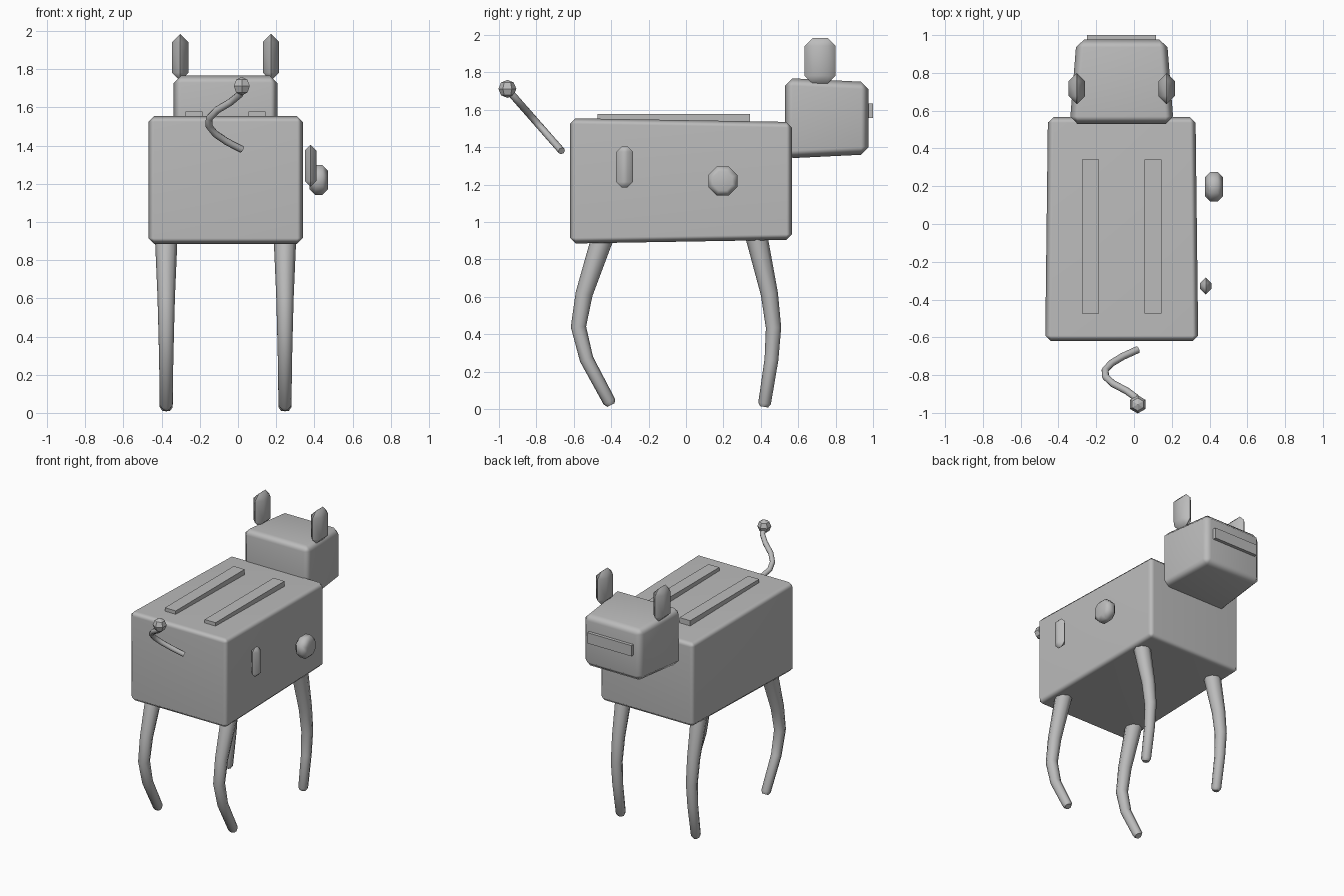
import bpy, bmesh, math
from mathutils import Matrix, Vector

cube = bpy.data.objects.get("Cube")
if cube:
    bpy.data.objects.remove(cube, do_unlink=True)

grey = bpy.data.materials.new("plain grey")
grey.use_nodes = True
COLOUR = (0.5, 0.5, 0.5, 1)
grey.diffuse_color = COLOUR
grey.node_tree.nodes["Principled BSDF"].inputs["Base Color"].default_value = COLOUR
MID = -0.065  # centre line of the animal


def finish(name, bm, smooth=True):
    mesh = bpy.data.meshes.new(name)
    bmesh.ops.recalc_face_normals(bm, faces=bm.faces)
    for f in bm.faces:
        f.smooth = smooth
    bm.to_mesh(mesh)
    bm.free()
    mesh.materials.append(grey)
    obj = bpy.data.objects.new(name, mesh)
    bpy.context.collection.objects.link(obj)
    if smooth:
        obj.modifiers.new("flat_faces", 'WEIGHTED_NORMAL')
    return obj


def chamfer(bm, width):
    bmesh.ops.bevel(bm, geom=bm.edges[:], offset=width, segments=1,
                    affect='EDGES', clamp_overlap=True)


def box(name, centre, size, width=0, taper=(1, 1)):
    """Chamfered box whose +y end is scaled by taper in x and z."""
    bm = bmesh.new()
    bmesh.ops.create_cube(bm, size=1)
    for v in bm.verts:
        if v.co.y > 0:
            v.co.x *= taper[0]
            v.co.z *= taper[1]
        v.co = Vector(a * b for a, b in zip(v.co, size)) + Vector(centre)
    if width:
        chamfer(bm, width)
        bmesh.ops.remove_doubles(bm, verts=bm.verts, dist=0.0005)
    return finish(name, bm, width > 0)


def tube(name, points, radii, thickness, resolution=2):
    """Tapered round limb along a path."""
    curve = bpy.data.curves.new(name, 'CURVE')
    curve.dimensions = '3D'
    curve.bevel_depth = thickness
    curve.bevel_resolution = resolution
    curve.use_fill_caps = True
    spline = curve.splines.new('POLY')
    spline.points.add(len(points) - 1)
    for p, co, r in zip(spline.points, points, radii):
        p.co = (*co, 1)
        p.radius = r
    spline.use_smooth = True
    curve.materials.append(grey)
    obj = bpy.data.objects.new(name, curve)
    bpy.context.collection.objects.link(obj)


# Body and head
box("body", (MID, -0.027, 1.22), (0.81, 1.187, 0.67), 0.03, (0.965, 0.94))
box("head", (MID, 0.753, 1.555), (0.55, 0.446, 0.43), 0.04, (0.87, 0.9))
box("mouth_plate", (MID, 0.97, 1.595), (0.365, 0.06, 0.08))

# Ears and raised back strips, one per side
for side, s in (("left", 1), ("right", -1)):
    box(side + "_ear", (MID + s * 0.238, 0.717, 1.862), (0.086, 0.165, 0.245), 0.0425)
    box(side + "_back_strip", (MID + s * 0.165, -0.065, 1.55), (0.09, 0.815, 0.056))

# Parts on the left flank
box("flank_lever", (0.38, -0.328, 1.295), (0.06, 0.09, 0.22), 0.0295)
bm = bmesh.new()
bmesh.ops.create_cone(bm, cap_ends=True, segments=8, radius1=0.084, radius2=0.084, depth=0.095)
rims = [e for e in bm.edges if abs(e.verts[0].co.z - e.verts[1].co.z) < 0.01]
bmesh.ops.bevel(bm, geom=rims, offset=0.027, segments=1, affect='EDGES')
bm.transform(Matrix.Translation((0.423, 0.197, 1.22)) @ Matrix.Rotation(math.pi / 2, 4, 'Y')
             @ Matrix.Rotation(math.pi / 8, 4, 'Z'))
finish("flank_knob", bm)

# Bowed legs
RADII = (0.061, 0.058, 0.046, 0.041, 0.037, 0.034, 0.022)
PATHS = {
    "back": ((-0.42, 0.98), (-0.455, 0.89), (-0.545, 0.615), (-0.575, 0.44),
             (-0.532, 0.267), (-0.41, 0.04), (-0.401, 0.022)),
    "front": ((0.36, 0.98), (0.382, 0.9), (0.446, 0.615), (0.468, 0.435),
              (0.457, 0.265), (0.42, 0.03), (0.417, 0.012)),
}
for end, path in PATHS.items():
    for side, s in (("left", 1), ("right", -1)):
        tube(f"{end}_{side}_leg", [(MID + s * 0.311, y, z) for y, z in path], RADII, 1)

# Curved tail with a ball at the tip
bend = (0.02, -0.06, -0.12, -0.153, -0.15, -0.11, -0.04, 0.01, 0.02)
tail = [(x, -0.665 - 0.29 * i / 8, 1.38 + 0.33 * i / 8) for i, x in enumerate(bend)]
tube("tail", tail, [1] * len(tail), 0.019)
bm = bmesh.new()
bmesh.ops.create_uvsphere(bm, u_segments=6, v_segments=4, radius=0.048)
bm.transform(Matrix.Translation((0.02, -0.955, 1.712)))
finish("tail_ball", bm, False)
